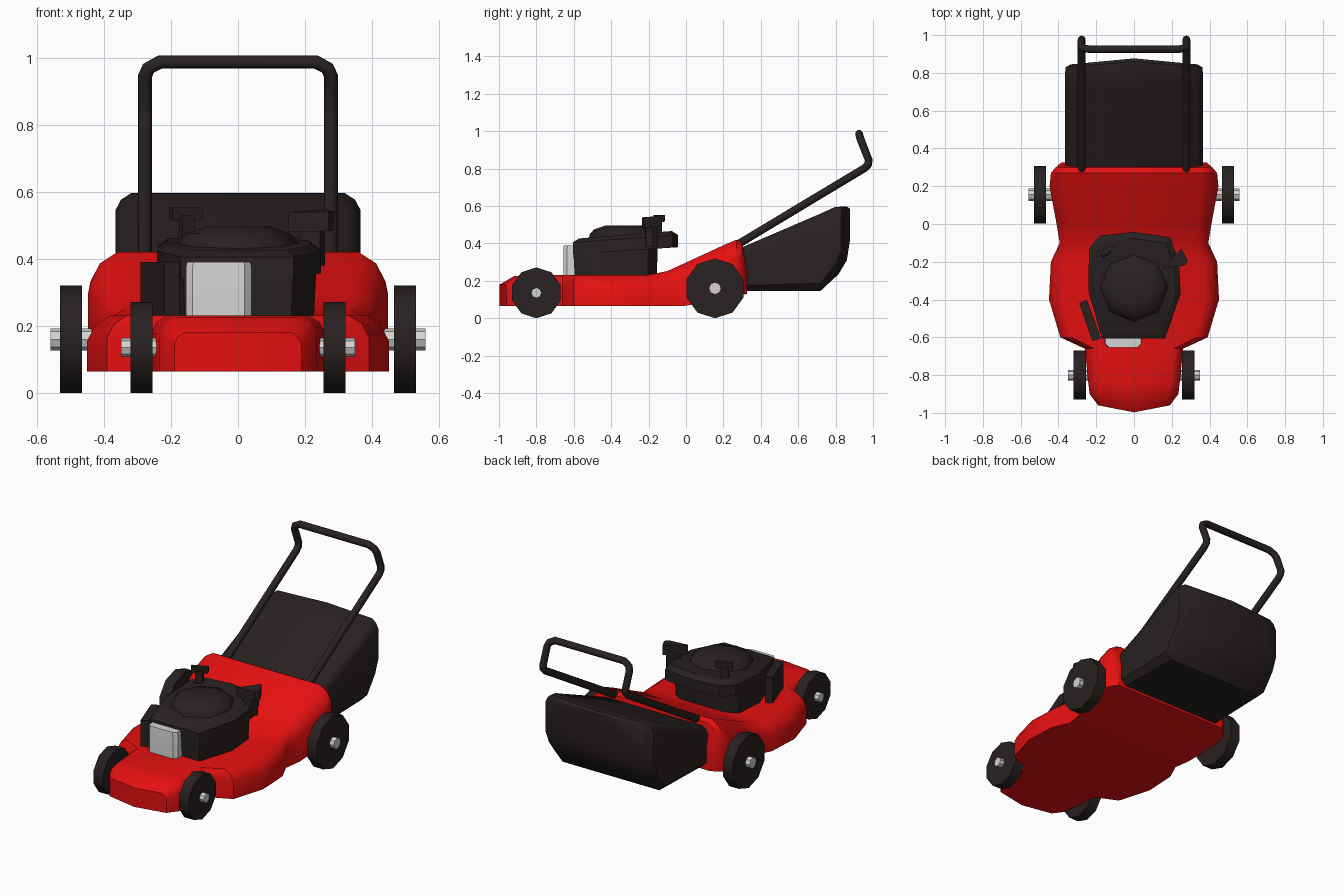
import bpy, bmesh, math

if "Cube" in bpy.data.objects:
    bpy.data.objects.remove(bpy.data.objects["Cube"])


def material(name, rgb):
    m = bpy.data.materials.new(name)
    m.diffuse_color = (*rgb, 1)
    m.use_nodes = True
    m.node_tree.nodes["Principled BSDF"].inputs["Base Color"].default_value = m.diffuse_color
    return m


RED = material("red paint", (0.78, 0.005, 0.005))
BLACK = material("black plastic", (0.022, 0.015, 0.015))
GREY = material("light metal", (0.65, 0.65, 0.65))


def smooth(ob, angle):
    bpy.ops.object.select_all(action='DESELECT')
    ob.select_set(True)
    bpy.context.view_layer.objects.active = ob
    bpy.ops.object.shade_smooth_by_angle(angle=math.radians(angle))


def loft(name, rings, mat, half=False, angle=40):
    """Skin a list of rings; half=True treats them as +x halves to mirror."""
    bm = bmesh.new()
    vs = [[bm.verts.new(p) for p in r] for r in rings]
    n = len(vs[0])
    for a, b in zip(vs, vs[1:]):
        for i in range(n - 1 if half else n):
            j = (i + 1) % n
            bm.faces.new((a[i], a[j], b[j], b[i]))
    bm.faces.new(vs[0])
    bm.faces.new(vs[-1])
    bmesh.ops.remove_doubles(bm, verts=bm.verts, dist=1e-5)
    if half:
        bmesh.ops.mirror(bm, geom=bm.verts[:] + bm.edges[:] + bm.faces[:],
                         axis='X', merge_dist=1e-4)
    bmesh.ops.recalc_face_normals(bm, faces=bm.faces)
    me = bpy.data.meshes.new(name)
    bm.to_mesh(me)
    bm.free()
    me.materials.append(mat)
    ob = bpy.data.objects.new(name, me)
    bpy.context.collection.objects.link(ob)
    smooth(ob, angle)
    return ob


def section(y, w, top, bot, c, cb=0.0, bow=0.0):
    """Half cross-section with rounded top corner c, bottom chamfer cb."""
    pts = [(0, bot), (w - cb, bot), (w, bot + cb), (w, top - c * 1.1),
           (w - c * 0.35, top - c * 0.42), (w - c, top), (0, top)]
    return [(x, y + bow * (1 - x / w), z) for x, z in pts]


def prism(name, outline, layers, mat, tilt=0.0, centre=(0, -0.33), angle=40):
    """Stack scaled copies of an xy outline; layers are (z, scale)."""
    cx, cy = centre
    rings = [[(cx + (x - cx) * s, cy + (y - cy) * s, z + tilt * (y - cy))
              for x, y in outline] for z, s in layers]
    return loft(name, rings, mat, angle=angle)


def disc(name, x0, x1, y, z, r, sides, mat):
    rings = [[(x, y + r * math.sin(2 * math.pi * i / sides),
               z + r * math.cos(2 * math.pi * i / sides))
              for i in range(sides)] for x in (x0, x1)]
    return loft(name, rings, mat)


# Deck: y, half width, top, bottom, corner, bottom chamfer, bow
loft("deck", [section(*s) for s in (
    (-0.96, 0.19, 0.18, 0.065, 0.03, 0, -0.037),
    (-0.90, 0.235, 0.225, 0.065, 0.05, 0, -0.02),
    (-0.84, 0.242, 0.232, 0.065, 0.05),
    (-0.66, 0.26, 0.232, 0.065, 0.05),
    (-0.60, 0.39, 0.232, 0.065, 0.06),
    (-0.40, 0.45, 0.232, 0.065, 0.07),
    (-0.20, 0.44, 0.232, 0.065, 0.07),
    (-0.10, 0.393, 0.252, 0.065, 0.06),
    (0.00, 0.41, 0.298, 0.067, 0.07),
    (0.20, 0.447, 0.39, 0.105, 0.085),
    (0.27, 0.44, 0.42, 0.12, 0.08),
    (0.30, 0.415, 0.405, 0.125, 0.06),
    (0.325, 0.385, 0.28, 0.13, 0.05))], RED, half=True, angle=35)

# Grass bag
loft("grass_bag", [section(*s) for s in (
    (0.29, 0.365, 0.375, 0.145, 0.04, 0.03),
    (0.72, 0.365, 0.56, 0.147, 0.04, 0.04),
    (0.795, 0.365, 0.595, 0.235, 0.045, 0.05, 0.02),
    (0.83, 0.362, 0.597, 0.31, 0.045, 0.05, 0.03),
    (0.845, 0.335, 0.585, 0.42, 0.04, 0.05, 0.032))],
    BLACK, half=True, angle=35)

# Engine block, shroud and dome
prism("engine_block", [(-0.165, -0.605), (0.165, -0.605), (0.235, -0.38),
                       (0.22, -0.2), (0.15, -0.15), (-0.15, -0.15),
                       (-0.22, -0.2), (-0.235, -0.38)],
      [(0.21, 0.96), (0.40, 1.0)], BLACK)
prism("engine_shroud", [(-0.17, -0.605), (0.165, -0.605), (0.247, -0.37),
                        (0.238, -0.2), (0.19, -0.07), (0.0, -0.042),
                        (-0.18, -0.062), (-0.238, -0.13), (-0.242, -0.35)],
      [(0.36, 1.0), (0.425, 1.0), (0.446, 0.88)], BLACK, tilt=0.07, angle=30)
circle8 = [(0.185 * math.sin(math.pi * i / 4), -0.335 + 0.185 * math.cos(math.pi * i / 4))
           for i in range(8)]
prism("engine_dome", circle8, [(0.42, 1.0), (0.45, 0.97), (0.475, 0.85), (0.497, 0.5)],
      BLACK, centre=(0, -0.335), angle=46)

# Metal front plate and side filter box
prism("muffler_plate", [(-0.155, -0.59), (-0.155, -0.635), (-0.135, -0.655),
                        (0.02, -0.655), (0.04, -0.635), (0.04, -0.59)],
      [(0.21, 1), (0.375, 1), (0.39, 0.97)], GREY, centre=(-0.057, -0.59))
prism("filter_box", [(-0.29, -0.42), (-0.25, -0.40), (-0.175, -0.605), (-0.22, -0.62)],
      [(0.21, 1), (0.39, 1)], BLACK)

# Filler cap with its stem, and starter grip with its stem
prism("filler_cap", [(-0.205, -0.155), (-0.195, -0.175), (-0.105, -0.135), (-0.115, -0.112)],
      [(0.515, 0.9), (0.525, 1), (0.553, 1)], BLACK, centre=(-0.155, -0.145))
prism("filler_stem", [(-0.175, -0.155), (-0.165, -0.175), (-0.13, -0.155), (-0.14, -0.13)],
      [(0.43, 1.2), (0.53, 1)], BLACK, centre=(-0.155, -0.15))
prism("starter_grip", [(0.15, -0.235), (0.27, -0.22), (0.285, -0.195), (0.25, -0.13)],
      [(0.485, 1), (0.543, 1)], BLACK, tilt=0.08, centre=(0.24, -0.19))
prism("starter_stem", [(0.185, -0.22), (0.245, -0.215), (0.26, -0.18), (0.235, -0.15)],
      [(0.38, 1), (0.50, 1)], BLACK, centre=(0.235, -0.19))

# Wheels and metal axle stubs on both sides
for side, s in (("right", 1), ("left", -1)):
    for end, x0, x1, y, z, r, hub in (
            ("front", 0.255, 0.32, -0.80, 0.136, 0.136, 0.028),
            ("rear", 0.465, 0.53, 0.155, 0.16, 0.16, 0.033)):
        disc(f"{end}_{side}_wheel", s * x0, s * x1, y, z, r, 10, BLACK)
        disc(f"{end}_{side}_axle", s * (x0 - 0.06), s * (x1 + 0.029), y, z, hub, 8, GREY)

# Push handle: one bent tube
half_path = [(0.277, 0.285, 0.40), (0.277, 0.955, 0.803), (0.277, 0.974, 0.822),
             (0.277, 0.977, 0.845), (0.277, 0.938, 0.945), (0.267, 0.93, 0.968),
             (0.232, 0.925, 0.987)]
path = half_path + [(-x, y, z) for x, y, z in reversed(half_path)]
cu = bpy.data.curves.new("handle", 'CURVE')
cu.dimensions = '3D'
cu.bevel_depth = 0.021
cu.bevel_resolution = 2
cu.use_fill_caps = True
sp = cu.splines.new('POLY')
sp.points.add(len(path) - 1)
for p, co in zip(sp.points, path):
    p.co = (*co, 1)
cu.materials.append(BLACK)
handle = bpy.data.objects.new("handle", cu)
bpy.context.collection.objects.link(handle)
bpy.ops.object.select_all(action='DESELECT')
handle.select_set(True)
bpy.context.view_layer.objects.active = handle
bpy.ops.object.convert(target='MESH')
smooth(bpy.context.view_layer.objects.active, 50)
